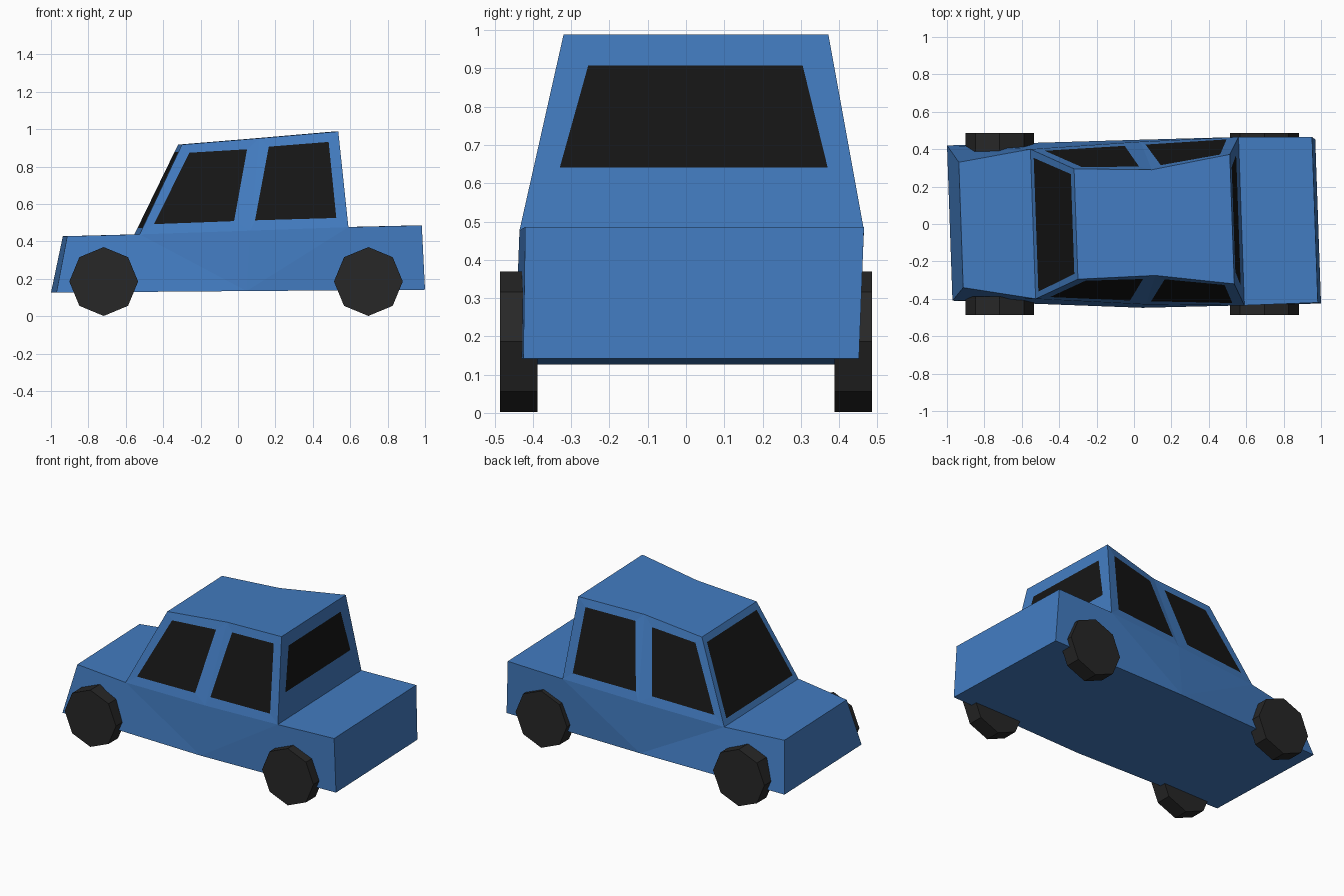
import bpy, bmesh, math
from mathutils import Matrix

if "Cube" in bpy.data.objects:
    bpy.data.objects.remove(bpy.data.objects["Cube"])


def material(name, color):
    m = bpy.data.materials.new(name)
    m.diffuse_color = (*color, 1)
    m.use_nodes = True
    m.node_tree.nodes["Principled BSDF"].inputs["Base Color"].default_value = m.diffuse_color
    return m


paint = material("blue_paint", (0.055, 0.2, 0.53))
glass = material("dark_glass", (0.008, 0.008, 0.008))
rubber = material("rubber", (0.02, 0.02, 0.02))

# Body cross lines: x, z, y at the -y side, y at the +y side
lines = {
    "nose_low": (-0.985, 0.127, -0.41, 0.42),
    "nose_top": (-0.925, 0.428, -0.34, 0.33),
    "cowl": (-0.54, 0.438, -0.40, 0.40),
    "roof_front": (-0.31, 0.918, -0.295, 0.295),
    "roof_mid": (0.105, 0.952, -0.275, 0.29),
    "roof_rear": (0.525, 0.988, -0.32, 0.372),
    "belt_mid": (0.05, 0.458, -0.43, 0.44),
    "deck": (0.575, 0.477, -0.435, 0.465),
    "tail_top": (0.968, 0.486, -0.42, 0.465),
    "tail_low": (0.985, 0.142, -0.425, 0.452),
    "mid_low": (0.03, 0.135, -0.448, 0.45),
}
SKEW = -0.035   # the whole shell is slightly turned

bm = bmesh.new()
pts = {}
for name, (x, z, y0, y1) in lines.items():
    for side, y in enumerate((y0, y1)):
        pts[name, side] = bm.verts.new((x + SKEW * y, y, z))


def strip(*names):
    """Full-width faces between consecutive cross lines."""
    for a, b in zip(names, names[1:]):
        bm.faces.new((pts[a, 0], pts[b, 0], pts[b, 1], pts[a, 1]))


def window_panel(corners, uvs):
    """Quad panel with a flush window; uvs are window corners in the panel."""
    a, b, c, d = (v.co for v in corners)
    win = [bm.verts.new(a.lerp(b, u).lerp(d.lerp(c, u), v)) for u, v in uvs]
    for i in range(4):
        j = (i + 1) % 4
        bm.faces.new((corners[i], corners[j], win[j], win[i]))
    bm.faces.new(win).material_index = 1


# Bonnet, nose, floor, tail and boot, then the roof
strip("cowl", "nose_top", "nose_low", "mid_low", "tail_low", "tail_top", "deck")
strip("roof_front", "roof_mid", "roof_rear")

for s in (0, 1):
    # Lower sides
    for names in (("nose_low", "mid_low", "cowl", "nose_top"),
                  ("mid_low", "belt_mid", "cowl"),
                  ("mid_low", "deck", "belt_mid"),
                  ("mid_low", "tail_low", "tail_top", "deck")):
        bm.faces.new([pts[n, s] for n in names])
    # Side windows
    window_panel([pts[n, s] for n in ("cowl", "belt_mid", "roof_mid", "roof_front")],
                 [(0.09, 0.11), (0.84, 0.11), (0.86, 0.89), (0.145, 0.9)])
    window_panel([pts[n, s] for n in ("belt_mid", "deck", "roof_rear", "roof_mid")],
                 [(0.04, 0.11), (0.885, 0.1), (0.868, 0.9), (0.127, 0.9)])

# Windscreen and rear window
window_panel([pts["cowl", 0], pts["cowl", 1], pts["roof_front", 1], pts["roof_front", 0]],
             [(0.04, 0.07), (0.95, 0.07), (0.94, 0.92), (0.06, 0.92)])
window_panel([pts["deck", 0], pts["deck", 1], pts["roof_rear", 1], pts["roof_rear", 0]],
             [(0.082, 0.32), (0.922, 0.32), (0.887, 0.843), (0.114, 0.843)])

bmesh.ops.recalc_face_normals(bm, faces=bm.faces)
mesh = bpy.data.meshes.new("car_body")
bm.to_mesh(mesh)
bm.free()
mesh.materials.append(paint)
mesh.materials.append(glass)
bpy.context.collection.objects.link(bpy.data.objects.new("car_body", mesh))

# Eight-sided wheels
bm = bmesh.new()
bmesh.ops.create_cone(bm, cap_ends=True, segments=8, radius1=0.184, radius2=0.184,
                      depth=0.098, matrix=Matrix.Rotation(math.pi / 2, 4, "X"))
wheel = bpy.data.meshes.new("wheel")
bm.to_mesh(wheel)
bm.free()
wheel.materials.append(rubber)
for end, x in (("front", -0.718), ("rear", 0.697)):
    for side, y in (("near", -0.437), ("far", 0.437)):
        ob = bpy.data.objects.new(f"{end}_wheel_{side}", wheel)
        ob.location = (x, y, 0.186)
        bpy.context.collection.objects.link(ob)
